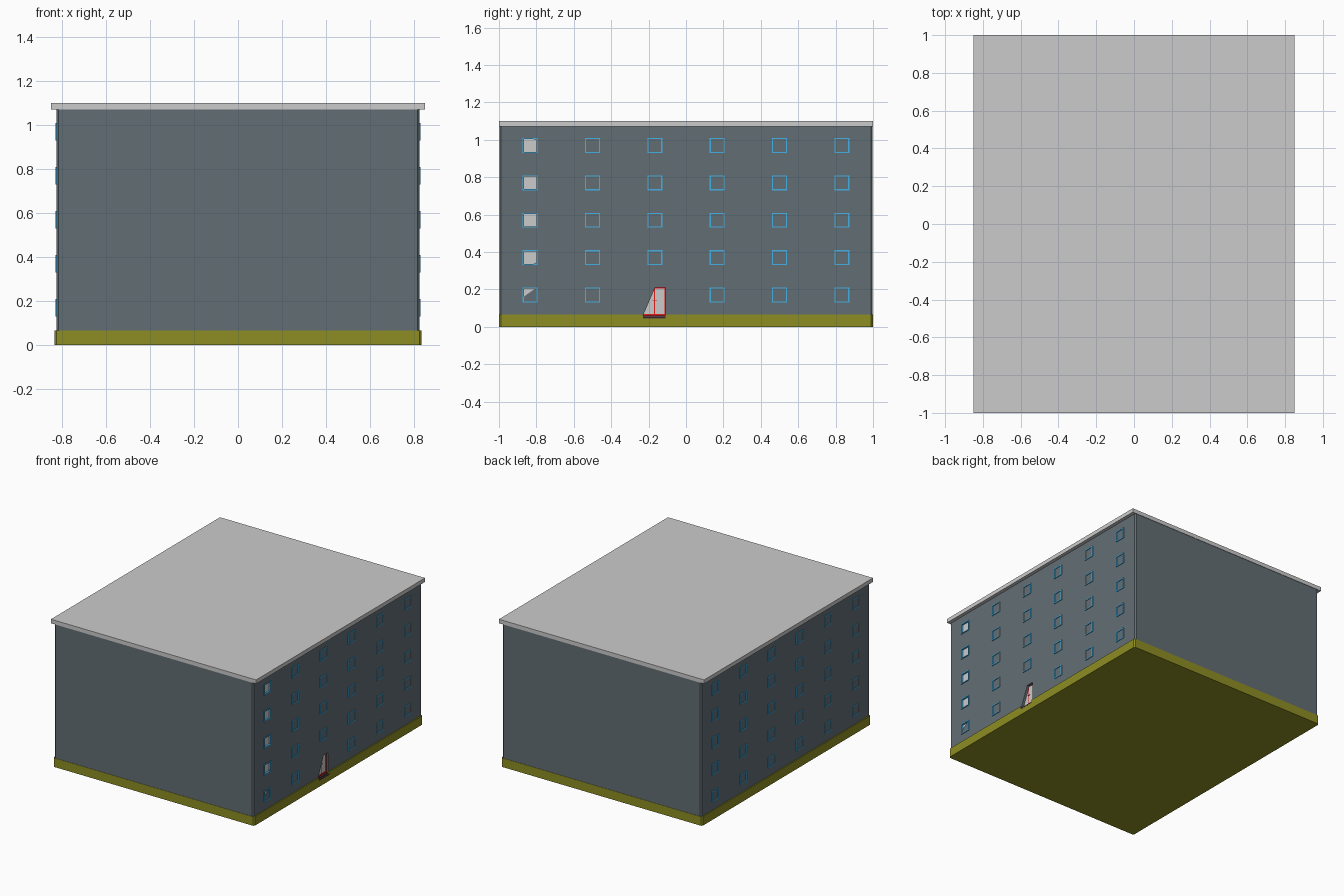
import bpy, bmesh

if "Cube" in bpy.data.objects:
    bpy.data.objects.remove(bpy.data.objects["Cube"])


def material(name, rgb):
    m = bpy.data.materials.new(name)
    m.diffuse_color = (*rgb, 1)
    m.use_nodes = True
    m.node_tree.nodes["Principled BSDF"].inputs["Base Color"].default_value = m.diffuse_color
    return m


WALL = material("slate", (0.122, 0.156, 0.175))
OLIVE = material("olive", (0.27, 0.27, 0.018))
BLUE = material("blue", (0.06, 0.45, 0.80))
RED = material("red", (0.80, 0.01, 0.01))
DARK = material("dark_step", (0.09, 0.05, 0.06))


def finish(bm, name, mat=None):
    bmesh.ops.recalc_face_normals(bm, faces=bm.faces)
    me = bpy.data.meshes.new(name)
    bm.to_mesh(me)
    bm.free()
    ob = bpy.data.objects.new(name, me)
    bpy.context.collection.objects.link(ob)
    if mat:
        me.materials.append(mat)
    return ob


def prism(bm, points, direction):
    vs = [bm.verts.new(p) for p in points]
    face = bm.faces.new(vs)
    new = bmesh.ops.extrude_face_region(bm, geom=[face])["geom"]
    bmesh.ops.translate(bm, vec=direction,
                        verts=[g for g in new if isinstance(g, bmesh.types.BMVert)])


def box(bm, x0, x1, y0, y1, z0, z1):
    prism(bm, [(x0, y0, z0), (x1, y0, z0), (x1, y1, z0), (x0, y1, z0)], (0, 0, z1 - z0))


def block(name, hx, hy, z0, z1, c, mat=None):
    """Upright block with chamfered corners of size c."""
    bm = bmesh.new()
    if c:
        pts = [(hx, -hy + c), (hx, hy - c), (hx - c, hy), (-hx + c, hy),
               (-hx, hy - c), (-hx, -hy + c), (-hx + c, -hy), (hx - c, -hy)]
    else:
        pts = [(hx, -hy), (hx, hy), (-hx, hy), (-hx, -hy)]
    prism(bm, [(x, y, z0) for x, y in pts], (0, 0, z1 - z0))
    return finish(bm, name, mat)


# Main body
walls = block("walls", 0.825, 0.997, 0.067, 1.07, 0.009, WALL)
base = block("base", 0.833, 0.999, 0.0, 0.067, 0.009, OLIVE)
block("roof", 0.85, 1.0, 1.07, 1.10, 0)

COLS = [-5 / 6 + i / 3 for i in range(6)]
ROWS = [0.17 + 0.2 * i for i in range(5)]
H, T = 0.04, 0.006   # half window size, frame bar width


def frame(bm, x0, x1, y0, y1, z0, z1, t):
    box(bm, x0, x1, y0, y1, z1 - t, z1)
    box(bm, x0, x1, y0, y1, z0, z0 + t)
    box(bm, x0, x1, y0, y0 + t, z0 + t, z1 - t)
    box(bm, x0, x1, y1 - t, y1, z0 + t, z1 - t)


# Window frames on both long sides; the door replaces one on the right
for side, name in ((1, "right_window_frames"), (-1, "left_window_frames")):
    bm = bmesh.new()
    for i, y in enumerate(COLS):
        for j, z in enumerate(ROWS):
            if side == 1 and (i, j) == (2, 0):
                continue
            frame(bm, side * 0.815, side * 0.830, y - H, y + H, z - H, z + H, T)
    finish(bm, name, BLUE)

# Openings showing grey panes in the first column, some partly covered
SHAPES = [
    [(-1, -0.3), (0.8, 1), (-1, 1)],
    [(-1, -1), (0.3, -1), (1, -0.6), (1, 1), (-1, 1)],
    [(-1, -1), (0.3, -1), (1, -0.8), (1, 1), (-1, 1)],
    [(-1, -1), (1, -1), (1, 1), (-1, 1)],
    [(-1, -1), (1, -1), (1, 0.75), (0, 1), (-1, 1)],
]
cut, panes = bmesh.new(), bmesh.new()
r = H - T / 2
for z, shape in zip(ROWS, SHAPES):
    pts = [(0.814, COLS[0] + a * r, z + b * r) for a, b in shape]
    prism(cut, pts, (0.05, 0, 0))
    prism(panes, pts, (0.003, 0, 0))
finish(panes, "window_panes")

# Doorway with a slanted left edge
door = [(-0.23, 0.06), (-0.11, 0.06), (-0.11, 0.21), (-0.165, 0.21)]
prism(cut, [(0.803, y, z) for y, z in door], (0.06, 0, 0))
bm = bmesh.new()
prism(bm, [(0.803, y, z) for y, z in door], (0.004, 0, 0))
finish(bm, "door_panel")
bm = bmesh.new()
box(bm, 0.805, 0.809, -0.170, -0.167, 0.067, 0.205)
box(bm, 0.805, 0.811, -0.18, -0.156, 0.137, 0.140)
box(bm, 0.805, 0.809, -0.165, -0.11, 0.206, 0.21)
box(bm, 0.805, 0.809, -0.114, -0.11, 0.067, 0.206)
box(bm, 0.805, 0.815, -0.23, -0.11, 0.06, 0.068)
finish(bm, "door_trim", RED)

# Steps set into the base
base_cut = bmesh.new()
box(base_cut, 0.795, 0.86, -0.23, -0.11, 0.045, 0.09)
bm = bmesh.new()
box(bm, 0.795, 0.834, -0.23, -0.11, 0.044, 0.052)
box(bm, 0.795, 0.825, -0.23, -0.11, 0.052, 0.06)
finish(bm, "door_steps", DARK)

# Cut the openings
for target, cutter_bm, name in ((walls, cut, "opening_cutter"), (base, base_cut, "step_cutter")):
    cutter = finish(cutter_bm, name, target.data.materials[0])
    cutter.hide_render = True
    cutter.display_type = 'WIRE'
    mod = target.modifiers.new("openings", 'BOOLEAN')
    mod.operation = 'DIFFERENCE'
    mod.solver = 'EXACT'
    mod.object = cutter
